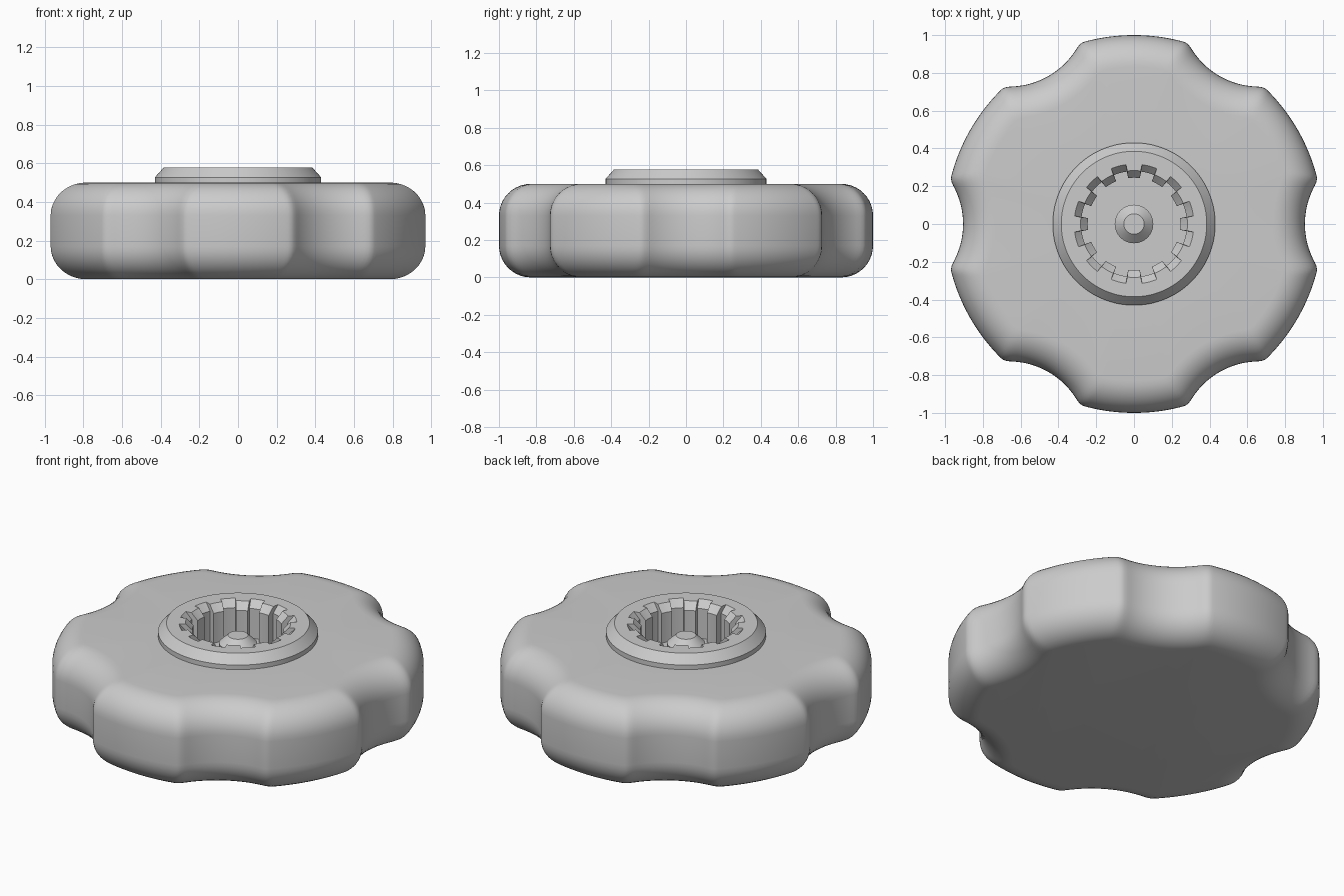
import bpy, bmesh, math

cube = bpy.data.objects.get("Cube")
if cube:
    bpy.data.objects.remove(cube, do_unlink=True)

grey = bpy.data.materials.new("plain grey")
grey.use_nodes = True
colour = (0.6, 0.6, 0.6, 1)
grey.diffuse_color = colour
grey.node_tree.nodes["Principled BSDF"].inputs["Base Color"].default_value = colour


def loft(name, angles, rings, cap_first=False, cap_last=False):
    """Join rings given as (radius function of angle, height)."""
    bm = bmesh.new()
    loops = []
    for radius, z in rings:
        loops.append([bm.verts.new((radius(a) * math.cos(a), radius(a) * math.sin(a), z))
                      for a in angles])
    n = len(angles)
    for low, high in zip(loops, loops[1:]):
        for i in range(n):
            j = (i + 1) % n
            bm.faces.new((low[i], low[j], high[j], high[i]))
    if cap_first:
        bm.faces.new(loops[0][::-1])
    if cap_last:
        bm.faces.new(loops[-1])
    mesh = bpy.data.meshes.new(name)
    bm.to_mesh(mesh)
    bm.free()
    mesh.materials.append(grey)
    obj = bpy.data.objects.new(name, mesh)
    bpy.context.collection.objects.link(obj)
    bpy.ops.object.select_all(action='DESELECT')
    obj.select_set(True)
    bpy.context.view_layer.objects.active = obj
    bpy.ops.object.shade_smooth_by_angle(angle=math.radians(30))
    return obj


def circle(r):
    return lambda a: r


def evenly(n):
    return [math.tau * i / n for i in range(n)]


# Hand grip: disc with six scallops, rounded over at top and bottom
HEIGHT, FILLET = 0.5, 0.17
SCALLOP_R, SCALLOP_D, BLEND = 0.42, 1.325, 0.025


def grip_outline(inset):
    def radius(a):
        sector = math.tau / 6
        b = (a + sector / 2) % sector - sector / 2
        lobe = 1 - inset
        under = (SCALLOP_R + inset) ** 2 - (SCALLOP_D * math.sin(b)) ** 2
        if under <= 0:
            return lobe
        hollow = SCALLOP_D * math.cos(b) - math.sqrt(under)
        h = max(BLEND - abs(lobe - hollow), 0) / BLEND
        return min(lobe, hollow) - h * h * BLEND / 4
    return radius


STEPS = 10
quarter = [math.pi / 2 * i / STEPS for i in range(STEPS + 1)]
lower = [(grip_outline(FILLET * (1 - math.sin(t))), FILLET * (1 - math.cos(t))) for t in quarter]
upper = [(r, HEIGHT - z) for r, z in reversed(lower)]
loft("hand_grip", evenly(360), lower + upper + [(circle(0.41), HEIGHT)], cap_first=True)

# Hub collar with a chamfered, splined socket
TEETH, SUB = 12, 6
half = math.pi / TEETH
GAP = math.radians(0.15)
hub_angles = []
for k in range(2 * TEETH):
    start = (k - 0.5) * half + GAP
    hub_angles += [start + (half - 2 * GAP) * i / SUB for i in range(SUB + 1)]


def spline(tooth_r, groove_r):
    return lambda a: tooth_r if math.floor(a / half + 0.5) % 2 == 0 else groove_r


FLOOR = 0.36
loft("splined_hub", hub_angles, [
    (circle(0.43), HEIGHT - 0.01),
    (circle(0.43), 0.527),
    (circle(0.385), 0.577),
    (spline(0.283, 0.317), 0.577),
    (spline(0.245, 0.28), 0.537),
    (spline(0.245, 0.28), FLOOR),
], cap_last=True)

# Centre pin with a tapered tip
loft("centre_pin", evenly(64), [
    (circle(0.102), FLOOR - 0.01),
    (circle(0.102), 0.46),
    (circle(0.054), 0.505),
], cap_last=True)
